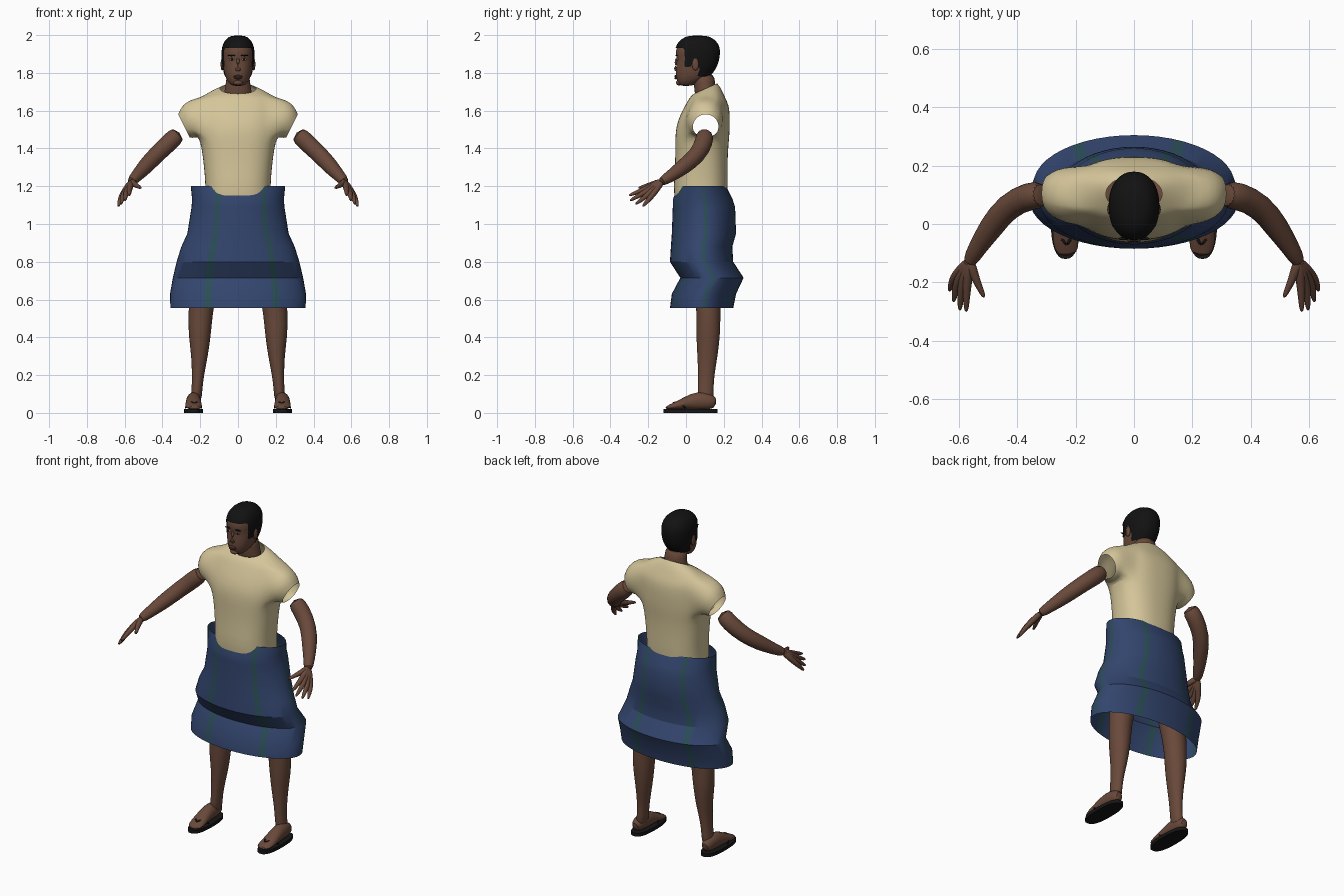
import bpy, bmesh, math
from mathutils import Vector, Matrix

start_cube = bpy.data.objects.get("Cube")
if start_cube:
    bpy.data.objects.remove(start_cube, do_unlink=True)


def material(name, color):
    mat = bpy.data.materials.new(name)
    mat.use_nodes = True
    mat.diffuse_color = (*color, 1)
    mat.node_tree.nodes["Principled BSDF"].inputs["Base Color"].default_value = (*color, 1)
    return mat


SKIN = material("brown skin", (.14, .066, .042))
LIPS = material("dark lips", (.10, .042, .032))
HAIR = material("black hair", (.006, .006, .006))
SHIRT = material("cream cloth", (.66, .56, .32))
NAVY = material("navy cloth", (.033, .06, .155))
GREEN = material("green stripe", (.024, .075, .1))
RUBBER = material("black rubber", (.009, .008, .008))
WHITE = material("eye white", (.4, .36, .32))


def finish(name, bm, mats, subdivide=0, angle=40):
    """Turn a bmesh into a smooth shaded object."""
    bmesh.ops.recalc_face_normals(bm, faces=bm.faces[:])
    mesh = bpy.data.meshes.new(name)
    bm.to_mesh(mesh)
    bm.free()
    obj = bpy.data.objects.new(name, mesh)
    bpy.context.collection.objects.link(obj)
    for mat in mats:
        mesh.materials.append(mat)
    if subdivide:
        mod = obj.modifiers.new("smooth", "SUBSURF")
        mod.levels = mod.render_levels = subdivide
    bpy.ops.object.select_all(action="DESELECT")
    obj.select_set(True)
    bpy.context.view_layer.objects.active = obj
    bpy.ops.object.shade_smooth_by_angle(angle=math.radians(angle))
    return obj


def ring(z, rx, front, back, n=32, power=2, tilt=0, cx=0):
    """Horizontal superellipse; tilt raises its back."""
    points, ry = [], (back - front) / 2
    for k in range(n):
        a = math.tau * k / n
        c, s = math.cos(a), math.sin(a)
        x = math.copysign(abs(c) ** (2 / power), c) * rx
        y = math.copysign(abs(s) ** (2 / power), s) * ry
        points.append(Vector((cx + x, (front + back) / 2 + y, z + tilt * y)))
    return points


def loft(rings, caps=True):
    """Skin a list of rings; faces are stored row by row."""
    bm = bmesh.new()
    n = len(rings[0])
    rows = [[bm.verts.new(p) for p in r] for r in rings]
    for low, high in zip(rows, rows[1:]):
        for k in range(n):
            j = (k + 1) % n
            bm.faces.new((low[k], low[j], high[j], high[k]))
    if caps:
        bm.faces.new(rows[0][::-1])
        bm.faces.new(rows[-1])
    bm.faces.ensure_lookup_table()
    return bm


def tube(name, path, radii, mat, n=12, subdivide=1):
    """Tube along a path; each radius is a number or (width, height)."""
    path = [Vector(p) for p in path]
    rings = []
    for i, p in enumerate(path):
        t = (path[min(i + 1, len(path) - 1)] - path[max(i - 1, 0)]).normalized()
        side = t.cross(Vector((0, 0, 1))).normalized()
        up = side.cross(t)
        w, h = radii[i] if isinstance(radii[i], tuple) else (radii[i], radii[i])
        rings.append([p + side * w * math.cos(math.tau * k / n) + up * h * math.sin(math.tau * k / n)
                      for k in range(n)])
    return finish(name, loft(rings), [mat], subdivide, 60)


def ellipsoid(name, center, size, mat):
    bm = bmesh.new()
    bmesh.ops.create_uvsphere(bm, u_segments=16, v_segments=10, radius=1,
                              matrix=Matrix.Translation(center) @ Matrix.Diagonal((*size, 1)))
    return finish(name, bm, [mat], 0, 60)


# Skirt: open folded shell with vertical stripes
skirt_rows = [(.555, .358, -.085, .25), (.63, .36, -.075, .265), (.715, .345, -.03, .305),
              (.8, .325, -.085, .25), (.88, .3, -.08, .245), (.95, .268, -.075, .265),
              (1.09, .246, -.07, .26), (1.13, .243, -.07, .247), (1.2, .25, -.04, .212)]
columns = 48
bm = loft([ring(*r, n=columns) for r in skirt_rows], caps=False)
for i, face in enumerate(bm.faces):
    face.material_index = 1 if (i % columns) % 8 == 0 else 0
finish("skirt", bm, [NAVY, GREEN], 0, 25)

# Shirt: hollow torso, side holes drawn out into short sleeves
shirt_rows = [(1.13, .175, -.06, .215), (1.2, .172, -.067, .222), (1.3, .18, -.058, .22),
              (1.4, .192, -.057, .223), (1.46, .208, -.057, .23), (1.52, .212, -.052, .232),
              (1.58, .212, -.03, .232), (1.63, .21, -.003, .227), (1.668, .2, .018, .208)]
columns = 32
rings = [ring(*r, power=2.4) for r in shirt_rows]
rings.append(ring(1.702, .145, .033, .185, power=2.2, tilt=.25))
rings.append(ring(1.717, .097, .042, .165, tilt=.45))
bm = loft(rings, caps=False)
holes = []
for i, face in enumerate(bm.faces):
    row, col = divmod(i, columns)
    if 4 <= row <= 7 and (col % 16 < 4 or col % 16 >= 12):
        holes.append(face)
bmesh.ops.delete(bm, geom=holes, context="FACES")
sleeve = [(.241, .019, .1, .1, 1.557, .1), (.27, .031, .102, .086, 1.536, .084),
          (.286, .031, .105, .07, 1.518, .062)]
for side in (1, -1):
    edges = []
    for e in bm.edges:
        mid = (e.verts[0].co + e.verts[1].co) / 2
        if e.is_boundary and mid.x * side > .1 and 1.4 < mid.z < 1.69:
            edges.append(e)
    for x, lean, yc, ry, zc, rz in sleeve:
        made = bmesh.ops.extrude_edge_only(bm, edges=edges)["geom"]
        edges = [g for g in made if isinstance(g, bmesh.types.BMEdge)]
        for v in (g for g in made if isinstance(g, bmesh.types.BMVert)):
            a = math.atan2(v.co.z - zc, v.co.y - yc)
            v.co = (side * (x + lean * math.sin(a)), yc + ry * math.cos(a), zc + rz * math.sin(a))
finish("shirt", bm, [SHIRT], 1, 60)

# Neck and head
neck_rows = [(1.65, .085, .05, .17), (1.7, .072, .045, .16), (1.75, .064, .04, .155), (1.8, .062, .03, .15)]
finish("neck", loft([ring(*r, n=20) for r in neck_rows]), [SKIN], 1)
head_rows = [(1.73, .028, -.03, .03), (1.745, .048, -.043, .06), (1.775, .066, -.053, .12),
             (1.8, .073, -.054, .14), (1.825, .078, -.053, .155), (1.85, .081, -.05, .165),
             (1.875, .082, -.049, .17), (1.9, .083, -.055, .173), (1.925, .081, -.052, .172),
             (1.95, .074, -.043, .162), (1.975, .058, -.02, .14), (1.993, .03, .02, .1)]
finish("head", loft([ring(*r, power=2.2) for r in head_rows]), [SKIN], 1, 60)

# Hair: slightly larger shell trimmed along the hairline
bm = loft([ring(z + .006, rx + .005, f - .004, b + .008, power=2.2) for z, rx, f, b in head_rows])
trim = []
for face in bm.faces:
    c = face.calc_center_median()
    line = 1.92 if c.y < 0 else 1.835 if c.y < .03 else 1.87 if c.y < .065 else 1.79
    if c.z < line:
        trim.append(face)
bmesh.ops.delete(bm, geom=trim, context="FACES")
finish("hair", bm, [HAIR], 1, 60)

# Face
tube("nose", [(0, -.047, 1.88), (0, -.054, 1.85), (0, -.059, 1.825), (0, -.05, 1.808)],
     [.008, .011, (.016, .011), (.014, .006)], SKIN)
ellipsoid("upper_lip", (0, -.054, 1.782), (.025, .008, .006), LIPS)
ellipsoid("lower_lip", (0, -.053, 1.772), (.022, .009, .006), LIPS)
ellipsoid("chin", (0, -.037, 1.748), (.025, .016, .014), SKIN)
for side, word in ((1, "left"), (-1, "right")):
    ellipsoid(word + "_eye", (side * .032, -.046, 1.872), (.013, .005, .006), WHITE)
    ellipsoid(word + "_pupil", (side * .032, -.049, 1.872), (.006, .004, .006), HAIR)
    ellipsoid(word + "_brow", (side * .034, -.05, 1.892), (.02, .005, .004), HAIR)
    ellipsoid(word + "_ear", (side * .084, .05, 1.845), (.008, .018, .032), SKIN)

# Limbs, the same on both sides
finger_ends = {"index": ((.574, -.222, 1.183), (.576, -.305, 1.15)),
               "middle": ((.593, -.22, 1.166), (.598, -.3, 1.122)),
               "ring": ((.609, -.205, 1.152), (.62, -.27, 1.102)),
               "little": ((.62, -.185, 1.143), (.635, -.232, 1.09)),
               "thumb": ((.545, -.185, 1.208), (.513, -.255, 1.19))}
leg_rows = [(.05, .225, .032, .062, .15), (.12, .217, .028, .062, .145), (.2, .212, .032, .064, .15),
            (.3, .203, .044, .06, .168), (.4, .203, .058, .054, .18), (.48, .2, .063, .054, .183),
            (.56, .196, .067, .055, .182), (.8, .16, .085, .03, .2), (1.05, .09, .08, 0, .19)]
for side, word in ((1, "left"), (-1, "right")):
    def flip(*points):
        return [(side * x, y, z) for x, y, z in points]

    # Arm and hand
    tube(word + "_arm", flip((.308, .1, 1.485), (.36, .098, 1.435), (.435, .062, 1.365), (.49, -.01, 1.305),
                             (.54, -.085, 1.25), (.57, -.14, 1.218)),
         [.048, .05, .046, .044, .031, .026], SKIN, 16)
    for finger, (knuckle, tip) in finger_ends.items():
        wrist = Vector((.565, -.125, 1.226))
        base, end = Vector(knuckle), Vector(tip)
        path = [wrist, (wrist + base) / 2, base, (base + end) / 2, end]
        tube(word + "_" + finger + "_finger", flip(*path), [.018, .019, .016, .012, .007], SKIN, 8)

    # Leg and foot
    finish(word + "_leg", loft([ring(z, rx, f, b, n=20, cx=side * cx) for z, cx, rx, f, b in leg_rows]),
           [SKIN], 1, 60)
    tube(word + "_foot", flip((.235, .16, .05), (.235, .13, .06), (.235, .06, .065), (.236, 0, .052),
                              (.235, -.06, .035), (.228, -.11, .026)),
         [(.02, .025), (.036, .042), (.04, .052), (.042, .034), (.047, .02), (.036, .008)], SKIN, 16)

    # Sandal sole and thong strap
    soles = [ring(z, .051, -.12, .167, power=2.5, cx=side * .235) for z in (0, .02)]
    finish(word + "_sandal_sole", loft(soles), [RUBBER])
    for edge, x in (("outer", .281), ("inner", .19)):
        tube(word + "_" + edge + "_strap", flip((x, .0, .02), ((x + .235) / 2, -.035, .064), (.23, -.075, .05)),
             [.007, .007, .006], RUBBER, 8)
